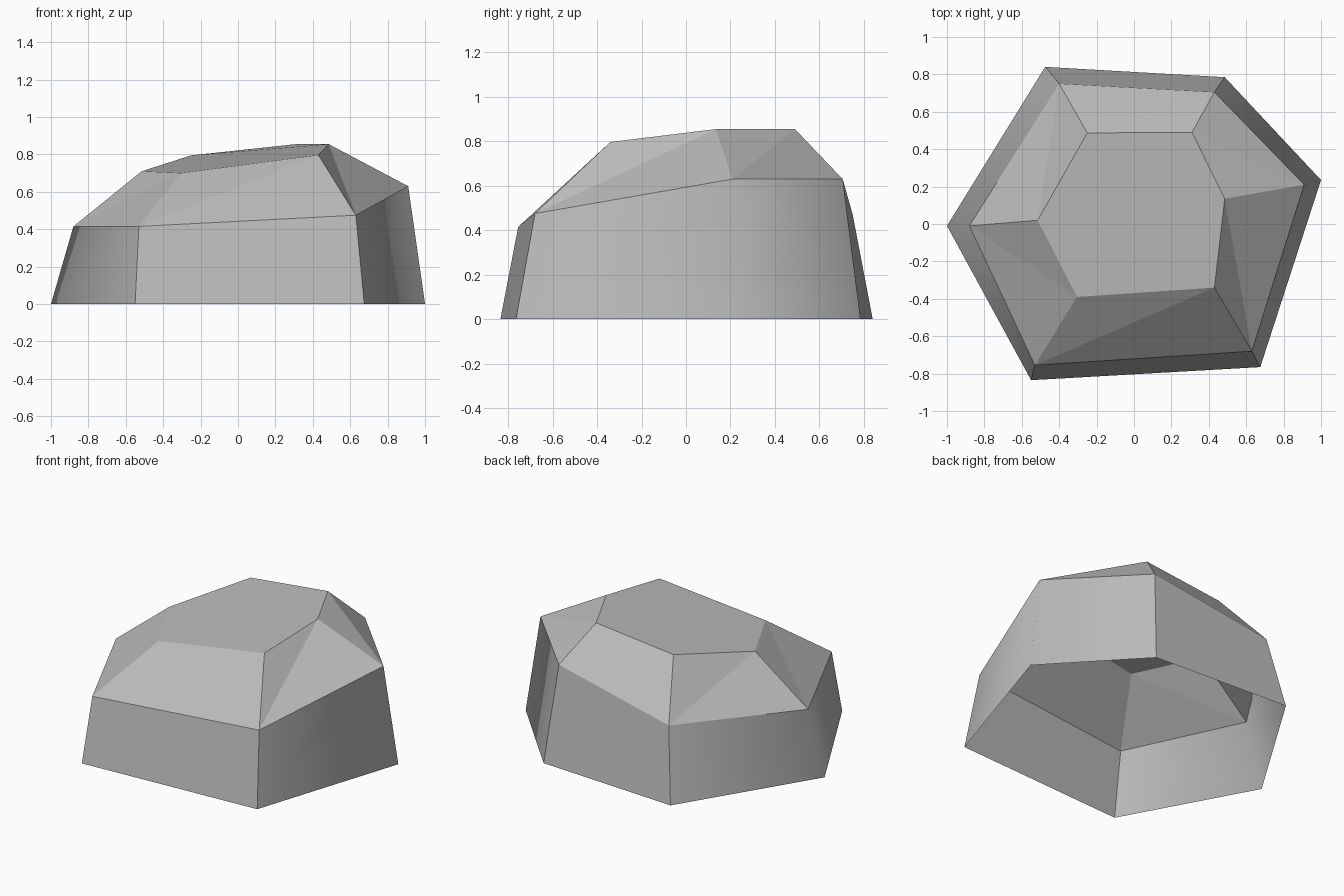
import bpy
import bmesh

cube = bpy.data.objects.get("Cube")
if cube:
    bpy.data.objects.remove(cube, do_unlink=True)


def make_material(name, color):
    mat = bpy.data.materials.new(name)
    mat.use_nodes = True
    mat.diffuse_color = color
    mat.node_tree.nodes["Principled BSDF"].inputs["Base Color"].default_value = color
    return mat


# Irregular hexagonal rings, each starting at the -x corner and running counter-clockwise
ground_ring = [(-1, -.01, 0), (-.55, -.835, 0), (.675, -.765, 0),
               (1, .235, 0), (.485, .785, 0), (-.475, .84, 0)]
shoulder_ring = [(-.88, -.01, .415), (-.53, -.755, .415), (.63, -.68, .475),
                 (.91, .21, .63), (.43, .705, .63), (-.4, .75, .47)]
crown_ring = [(-.515, .02, .71), (-.305, -.39, .7), (.43, -.34, .797),
              (.485, .135, .855), (.31, .49, .855), (-.25, .487, .795)]
SMOOTH_CORNERS = (0, 3)

bm = bmesh.new()
ground, shoulder, crown = [
    [bm.verts.new(point) for point in ring]
    for ring in (ground_ring, shoulder_ring, crown_ring)
]
sides = len(ground)

for i in range(sides):
    j = (i + 1) % sides
    # Steep wall, shaded softly round two of its corners
    wall = bm.faces.new((ground[i], ground[j], shoulder[j], shoulder[i]))
    wall.smooth = True
    # Faceted slope split along its diagonal
    bm.faces.new((shoulder[i], shoulder[j], crown[j]))
    bm.faces.new((shoulder[i], crown[j], crown[i]))

# Sloping top; the underside stays open
bm.faces.new(crown)

# Keep every edge crisp except the two softened wall corners
for edge in bm.edges:
    edge.smooth = False
for i in SMOOTH_CORNERS:
    bm.edges.get((ground[i], shoulder[i])).smooth = True

mesh = bpy.data.meshes.new("rock")
bm.to_mesh(mesh)
bm.free()

rock = bpy.data.objects.new("rock", mesh)
bpy.context.collection.objects.link(rock)
mesh.materials.append(make_material("stone grey", (.5, .5, .5, 1)))
